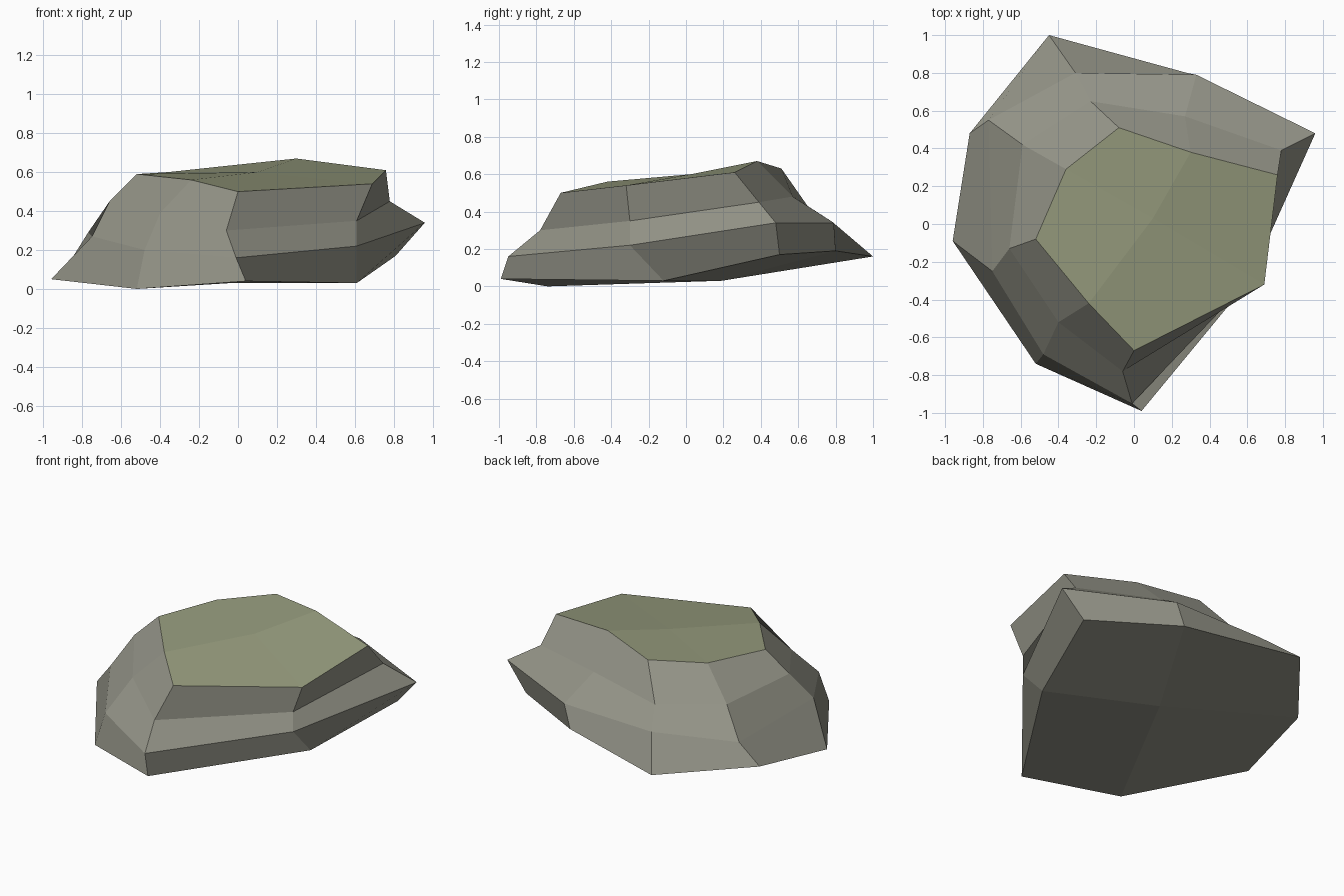
import bpy
import bmesh

# Remove only the default cube
default_cube = bpy.data.objects.get("Cube")
if default_cube:
    bpy.data.objects.remove(default_cube, do_unlink=True)


def make_material(name, colour):
    material = bpy.data.materials.new(name)
    material.use_nodes = True
    material.diffuse_color = colour
    shader = material.node_tree.nodes["Principled BSDF"]
    shader.inputs["Base Color"].default_value = colour
    return material


# Faceted rings, each running anticlockwise from the front corner
base_ring = [(.04, -.99, .04), (.61, -.12, .03), (.81, .5, .17), (.28, .8, .19),
             (-.45, 1, .16), (-.87, .48, .13), (-.96, -.09, .05), (-.52, -.74, 0)]
lower_ring = [(-.01, -.95, .16), (.61, -.3, .22), (.96, .48, .34), (.33, .79, .34),
              (-.31, .8, .33), (-.77, .55, .29), (-.75, -.25, .27), (-.48, -.69, .2)]
shoulder_ring = [(-.06, -.78, .3), (.61, -.3, .35), (.78, .39, .45), (.27, .57, .48),
                 (-.23, .65, .43), (-.59, .42, .44), (-.66, -.13, .45), (-.4, -.52, .39)]
top_ring = [(0, -.67, .5), (.69, -.32, .54), (.76, .26, .61), (.3, .38, .67),
            (-.08, .51, .63), (-.36, .29, .6), (-.52, -.08, .59), (-.24, -.42, .56)]
base_centre = (-.04, .19, .03)
top_centre = (.1, .03, .6)

STONE, MOSS = range(2)


def bridge(bm, below, above):
    """Join two rings with a band of stone facets."""
    count = len(below)
    for i in range(count):
        j = (i + 1) % count
        face = bm.faces.new((below[i], below[j], above[j], above[i]))
        face.material_index = STONE


def cap(bm, ring, centre, material_index):
    """Close a ring with four facets meeting at a centre point."""
    middle = bm.verts.new(centre)
    count = len(ring)
    for i in range(1, count, 2):
        corners = (ring[i], ring[(i + 1) % count], ring[(i + 2) % count])
        face = bm.faces.new((middle, *corners))
        face.material_index = material_index


# Rock body: stone bands, stone underside and mossy top
bm = bmesh.new()
rings = [[bm.verts.new(point) for point in ring]
         for ring in (base_ring, lower_ring, shoulder_ring, top_ring)]
for below, above in zip(rings, rings[1:]):
    bridge(bm, below, above)
cap(bm, rings[0], base_centre, STONE)
cap(bm, rings[-1], top_centre, MOSS)
bmesh.ops.recalc_face_normals(bm, faces=bm.faces)

mesh = bpy.data.meshes.new("rock")
bm.to_mesh(mesh)
bm.free()
mesh.materials.append(make_material("grey stone", (.29, .29, .24, 1)))
mesh.materials.append(make_material("moss green", (.31, .335, .21, 1)))
rock = bpy.data.objects.new("rock", mesh)
bpy.context.collection.objects.link(rock)
